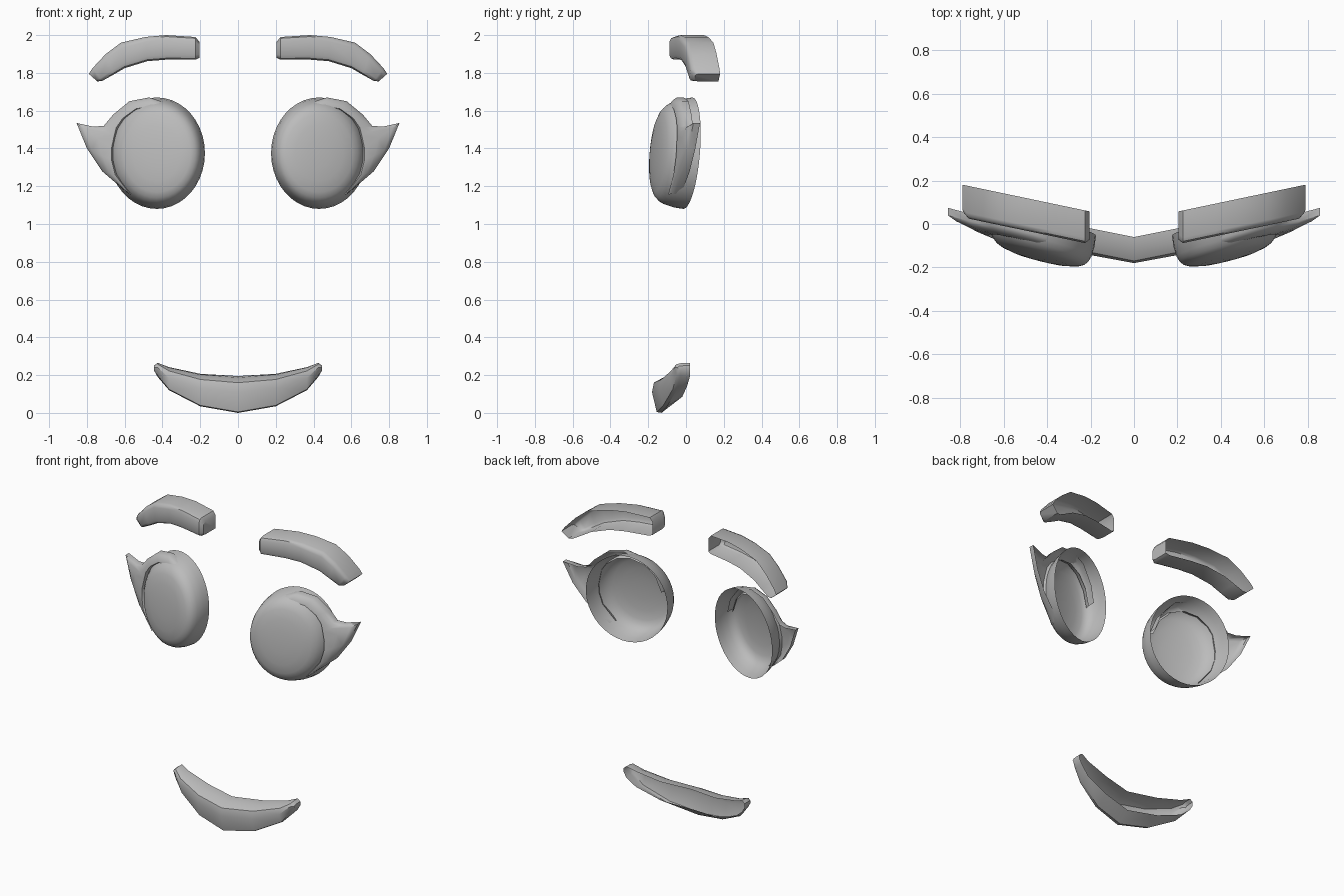
import bpy, bmesh, math

if "Cube" in bpy.data.objects:
    bpy.data.objects.remove(bpy.data.objects["Cube"])

grey = bpy.data.materials.new("plain grey")
grey.diffuse_color = (0.5, 0.5, 0.5, 1)
grey.use_nodes = True
grey.node_tree.nodes["Principled BSDF"].inputs["Base Color"].default_value = grey.diffuse_color


def loft(name, rows, closed=False, caps=(), angle=40):
    """Skin rows of points into an open-backed shell mirrored across x."""
    bm = bmesh.new()
    vs = [[bm.verts.new(p) for p in r] for r in rows]
    for a, b in zip(vs, vs[1:]):
        n = len(a)
        for i in range(n if closed else n - 1):
            j = (i + 1) % n
            bm.faces.new((a[i], a[j], b[j], b[i]))
    for c in caps:
        bm.faces.new(vs[c])
    bmesh.ops.remove_doubles(bm, verts=bm.verts, dist=0.0005)
    bmesh.ops.recalc_face_normals(bm, faces=bm.faces)
    # shells face the front
    if sum(f.normal.y * f.calc_area() for f in bm.faces) > 0:
        bmesh.ops.reverse_faces(bm, faces=bm.faces)
    me = bpy.data.meshes.new(name)
    bm.to_mesh(me)
    bm.free()
    me.materials.append(grey)
    ob = bpy.data.objects.new(name, me)
    bpy.context.collection.objects.link(ob)
    bpy.ops.object.select_all(action='DESELECT')
    ob.select_set(True)
    bpy.context.view_layer.objects.active = ob
    bpy.ops.object.shade_smooth_by_angle(angle=math.radians(angle))
    m = ob.modifiers.new("mirror", 'MIRROR')
    m.use_clip = True
    return ob


CX, CZ, RX, RZ = 0.43, 1.375, 0.255, 0.295


def on_face(x, z, d):
    """Point raised d in front of the slanted plane of the eye rim."""
    return (x, 0.01 + 0.25 * (x - CX) + 0.08 * (z - CZ) - d, z)


# Eyes: domed cups, open at the back
profile = [(1, 0), (.975, .05), (.92, .10), (.87, .125), (.8, .145),
           (.7, .158), (.5, .17), (.25, .176), (0, .178)]
N = 40
loft("eyes", [[on_face(CX + RX * s * math.cos(2 * math.pi * i / N),
                       CZ + RZ * s * math.sin(2 * math.pi * i / N), d)
               for i in range(N)] for s, d in profile], closed=True)

# Lashes: band around the upper eye with a pointed outer wing
inner = [(.245, 1.42), (.285, 1.52), (.36, 1.595), (.45, 1.625), (.54, 1.61), (.61, 1.56),
         (.645, 1.51), (.655, 1.47), (.67, 1.40), (.67, 1.34), (.65, 1.26), (.57, 1.155)]
outer = [(.243, 1.43), (.275, 1.53), (.36, 1.635), (.47, 1.67), (.575, 1.65), (.66, 1.58),
         (.71, 1.52), (.765, 1.515), (.855, 1.535), (.80, 1.40), (.72, 1.28), (.58, 1.16)]
rows = []
for (ax, az), (bx, bz) in zip(inner, outer):
    def mix(t, d):
        return on_face(ax + (bx - ax) * t, az + (bz - az) * t, d)
    sx, sz = CX + (ax - CX) * .95, CZ + (az - CZ) * .95
    rows.append([on_face(sx, sz, .09), mix(0, .122), mix(.4, .118), mix(.8, .105),
                 mix(1, .09), mix(1, .055)])
loft("lashes", rows)

# Brows: arched bars, rounded in front and open behind
brow = [(.205, 1.965, .205, 1.88), (.225, 1.99, .225, 1.87), (.38, 2.0, .38, 1.87),
        (.49, 1.99, .48, 1.862), (.62, 1.96, .60, 1.825), (.70, 1.90, .66, 1.79),
        (.77, 1.825, .72, 1.757), (.79, 1.795, .745, 1.755)]
rows = []
for k, (tx, tz, bx, bz) in enumerate(brow):
    tip = .02 if k in (0, len(brow) - 1) else 0

    def bar(t, back):
        x = tx + (bx - tx) * t
        return (x, -.135 + .21 * x + back, tz + (bz - tz) * t)
    rows.append([bar(0, .15), bar(0, .025 + tip), bar(.06, .008 + tip), bar(.2, tip),
                 bar(.8, tip), bar(.94, .008 + tip), bar(1, .025 + tip), bar(1, .15)])
loft("brows", rows, caps=(0, -1))

# Mouth: smiling crescent, open behind
mouth = {
    0: [(-.06, .195), (-.12, .187), (-.17, .16), (-.18, .11), (-.155, .005), (-.13, 0), (-.06, .065)],
    .2: [(-.02, .207), (-.085, .203), (-.13, .177), (-.143, .13), (-.12, .04), (-.1, .035), (-.02, .085)],
    .365: [(.005, .242), (-.04, .24), (-.08, .222), (-.09, .185), (-.07, .125), (-.05, .12), (.005, .14)],
    .425: [(.02, .265), (-.02, .265), (-.05, .258), (-.06, .24), (-.05, .2), (-.03, .195), (.02, .19)],
    .445: [(.02, .25), (-.01, .25), (-.035, .248), (-.045, .24), (-.04, .23), (-.03, .225), (.02, .225)]}
loft("mouth", [[(x, y, z) for y, z in sec] for x, sec in mouth.items()], caps=(-1,))
